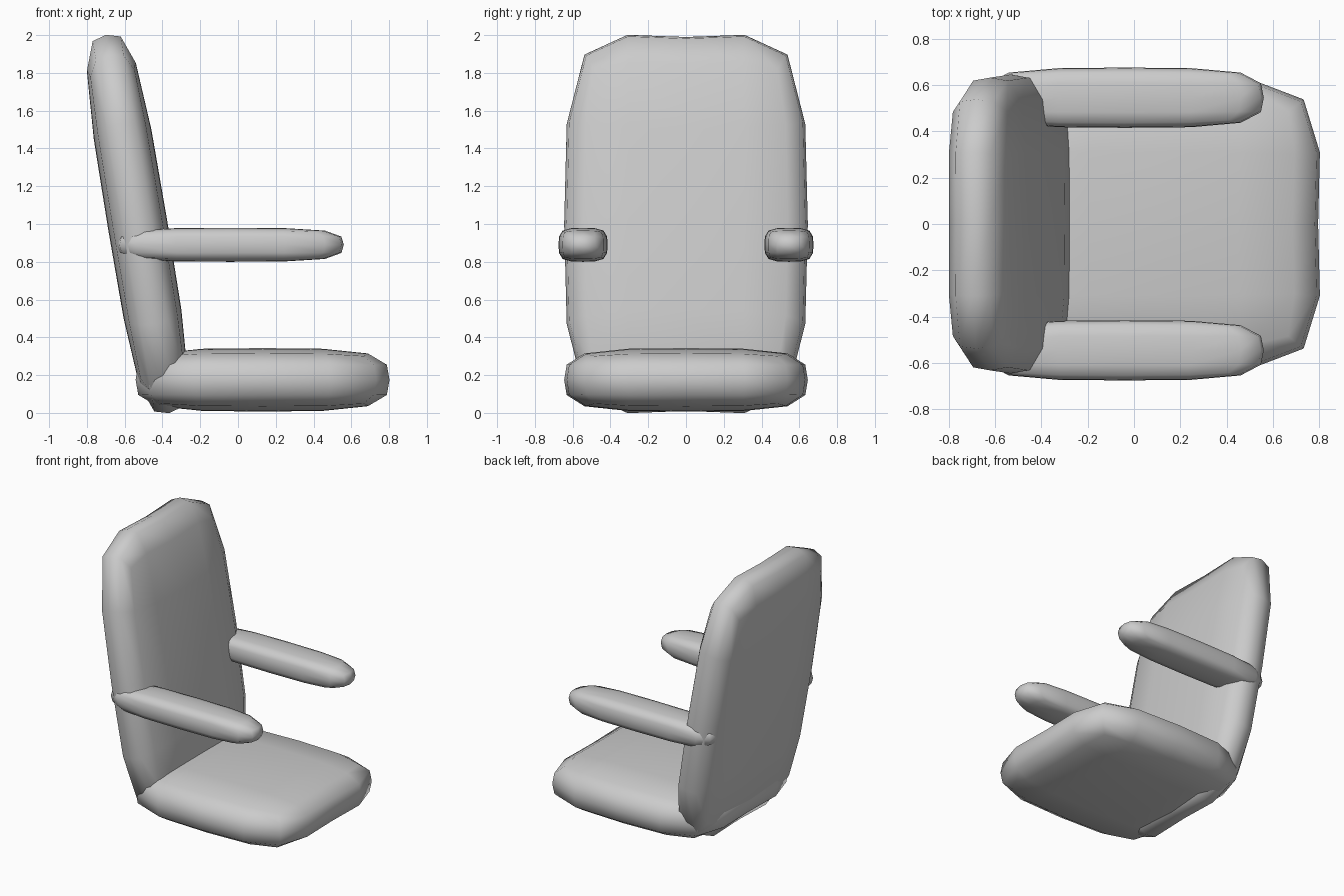
import bpy, bmesh

if "Cube" in bpy.data.objects:
    bpy.data.objects.remove(bpy.data.objects["Cube"])

def cushion(name, centre, half, tilt=0.0, long_axis=None):
    """Rounded pad: 2x2x2 box cage under one subdivision level."""
    bm = bmesh.new()
    bmesh.ops.create_cube(bm, size=2)
    bmesh.ops.subdivide_edges(bm, edges=bm.edges[:], cuts=1, use_grid_fill=True)
    for v in bm.verts:
        # square up the outline corners at the two ends of the long axis
        if long_axis is not None and abs(v.co[long_axis]) > 0.5:
            v.co[long_axis] *= 1.115 if abs(v.co.y) > 0.5 else 0.93
        for i in range(3):
            v.co[i] *= half[i]
    for f in bm.faces:
        f.smooth = True
    mesh = bpy.data.meshes.new(name)
    bm.to_mesh(mesh)
    bm.free()
    ob = bpy.data.objects.new(name, mesh)
    bpy.context.collection.objects.link(ob)
    ob.location = centre
    ob.rotation_euler.y = tilt
    sub = ob.modifiers.new("round", 'SUBSURF')
    sub.levels = sub.render_levels = 1
    return ob

# seat and reclined backrest
cushion("seat", (0.13, 0, 0.175), (0.67, 0.645, 0.168), long_axis=0)
cushion("backrest", (-0.532, 0, 1.0), (0.158, 0.645, 1.012), tilt=-0.165, long_axis=2)

# pair of armrests
for side, label in ((-1, "front"), (1, "rear")):
    cushion("armrest_" + label, (-0.04, side * 0.545, 0.89), (0.60, 0.13, 0.09))
